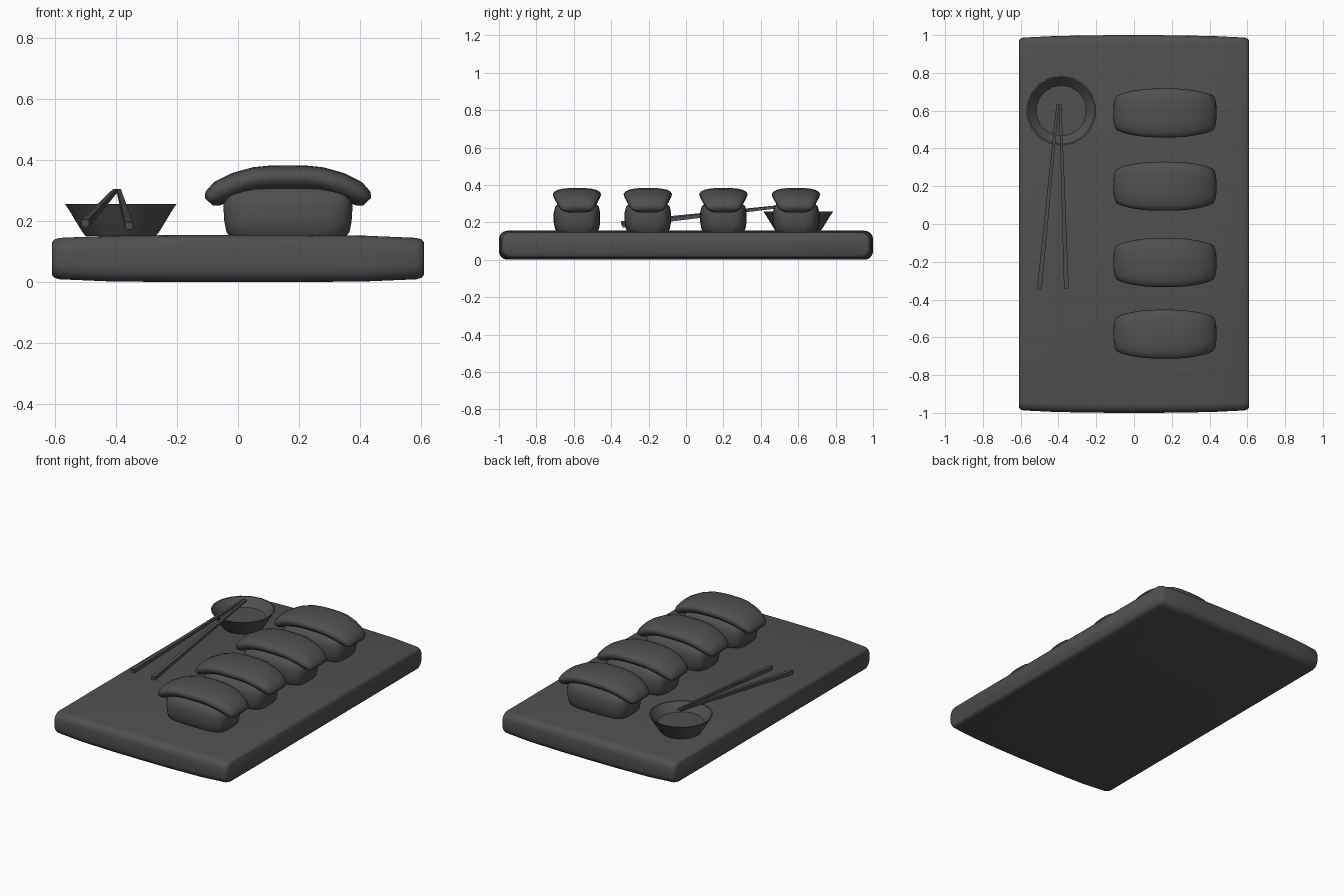
import bpy, bmesh, math
from mathutils import Vector

if "Cube" in bpy.data.objects:
    bpy.data.objects.remove(bpy.data.objects["Cube"])

# One dark charcoal finish for every part
DARK = bpy.data.materials.new("charcoal")
DARK.diffuse_color = (0.08, 0.08, 0.08, 1)
DARK.use_nodes = True
DARK.node_tree.nodes["Principled BSDF"].inputs["Base Color"].default_value = DARK.diffuse_color


def loft(name, rings, smooth=40):
    """Skin a list of equal-length closed rings and cap both ends."""
    bm = bmesh.new()
    loops = [[bm.verts.new(p) for p in ring] for ring in rings]
    n = len(loops[0])
    for a, b in zip(loops, loops[1:]):
        for i in range(n):
            j = (i + 1) % n
            bm.faces.new((a[i], a[j], b[j], b[i]))
    bm.faces.new(loops[0][::-1])
    bm.faces.new(loops[-1])
    bmesh.ops.recalc_face_normals(bm, faces=bm.faces)
    me = bpy.data.meshes.new(name)
    bm.to_mesh(me)
    bm.free()
    me.materials.append(DARK)
    ob = bpy.data.objects.new(name, me)
    bpy.context.collection.objects.link(ob)
    if smooth:
        bpy.ops.object.select_all(action='DESELECT')
        ob.select_set(True)
        bpy.context.view_layer.objects.active = ob
        bpy.ops.object.shade_smooth_by_angle(angle=math.radians(smooth))
    return ob


def oval(n, a, b, p=1.0):
    """Superellipse outline; smaller p gives a boxier shape."""
    pts = []
    for i in range(n):
        t = 2 * math.pi * (i + 0.5) / n
        c, s = math.cos(t), math.sin(t)
        pts.append((a * math.copysign(abs(c) ** p, c), b * math.copysign(abs(s) ** p, s)))
    return pts


def rounded_rect(hx, hy, r, seg=4):
    pts = []
    for k, (sx, sy) in enumerate(((1, 1), (-1, 1), (-1, -1), (1, -1))):
        for i in range(seg + 1):
            t = math.pi / 2 * (k + i / seg)
            pts.append((sx * (hx - r) + r * math.cos(t), sy * (hy - r) + r * math.sin(t)))
    return pts


def both_sides(half):
    """Mirror centre-to-end stations into a full run; first value is signed."""
    return [(-s[0], *s[1:]) for s in half[:0:-1]] + half


# Serving board: softly pillowed slab
BOARD = [(0, 1.0, 0.0775), (0.22, 0.999, 0.077), (0.42, 0.995, 0.075),
         (0.585, 0.987, 0.068), (0.603, 0.98, 0.063), (0.61, 0.97, 0.054)]
loft("serving_board", [[(x, u, 0.0775 + v) for u, v in rounded_rect(hy, hz, 0.045)]
                       for x, hy, hz in both_sides(BOARD)], 60)

# Sushi pieces: rice block with an arched fish slice
RICE = [(0.15, 0.192, 0.108), (0.165, 0.203, 0.118), (0.2, 0.21, 0.125), (0.25, 0.213, 0.125),
        (0.285, 0.208, 0.117), (0.305, 0.18, 0.095), (0.315, 0.12, 0.06)]
# offset along x, centre z, half width, half thickness, tilt in degrees
FISH = [(0, 0.341, 0.131, 0.043, 0), (0.06, 0.34, 0.13, 0.043, 4), (0.11, 0.335, 0.127, 0.043, 10),
        (0.17, 0.318, 0.118, 0.043, 21), (0.22, 0.295, 0.105, 0.041, 35),
        (0.249, 0.274, 0.092, 0.032, 44), (0.26, 0.264, 0.07, 0.018, 46)]
CX = 0.164


def fish_ring(y, dx, z, hw, ht, tilt):
    lean = math.copysign(math.sin(math.radians(tilt)), dx)
    up = math.cos(math.radians(tilt))
    return [(CX + dx + v * lean, y + u * (1 + 0.2 * min(0, v / ht)), z + v * up)
            for u, v in oval(20, hw, ht, 0.75)]


for k, y in enumerate((-0.583, -0.204, 0.2, 0.588), 1):
    loft(f"rice_{k}", [[(CX + u, y + v, z) for u, v in oval(24, a, b, 0.5)]
                       for z, a, b in RICE], 50)
    loft(f"fish_slice_{k}", [fish_ring(y, *s) for s in both_sides(FISH)], 60)

# Sauce bowl: outer wall, thin rim, inner wall down to the floor
BOWL = [(0.152, 0.118), (0.165, 0.128), (0.2, 0.15), (0.23, 0.168), (0.257, 0.186),
        (0.257, 0.178), (0.232, 0.156), (0.208, 0.134)]
loft("sauce_bowl", [[(-0.385 + u, 0.6 + v, z) for u, v in oval(18, r, r)]
                    for z, r in BOWL], 30)

# Chopsticks: tapered square sticks resting on the bowl rim
STICKS = {"chopstick_left": ((-0.501, -0.345, 0.194), (-0.404, 0.635, 0.299)),
          "chopstick_right": ((-0.358, -0.34, 0.185), (-0.391, 0.635, 0.299))}
for name, (a, b) in STICKS.items():
    a, b = Vector(a), Vector(b)
    d = (b - a).normalized()
    side = d.cross(Vector((0, 0, 1))).normalized()
    up = side.cross(d)
    loft(name, [[p + side * u + up * v for u, v in ((h, h), (-h, h), (-h, -h), (h, -h))]
                for p, h in ((a, 0.0125), (b, 0.0065))], 0)
